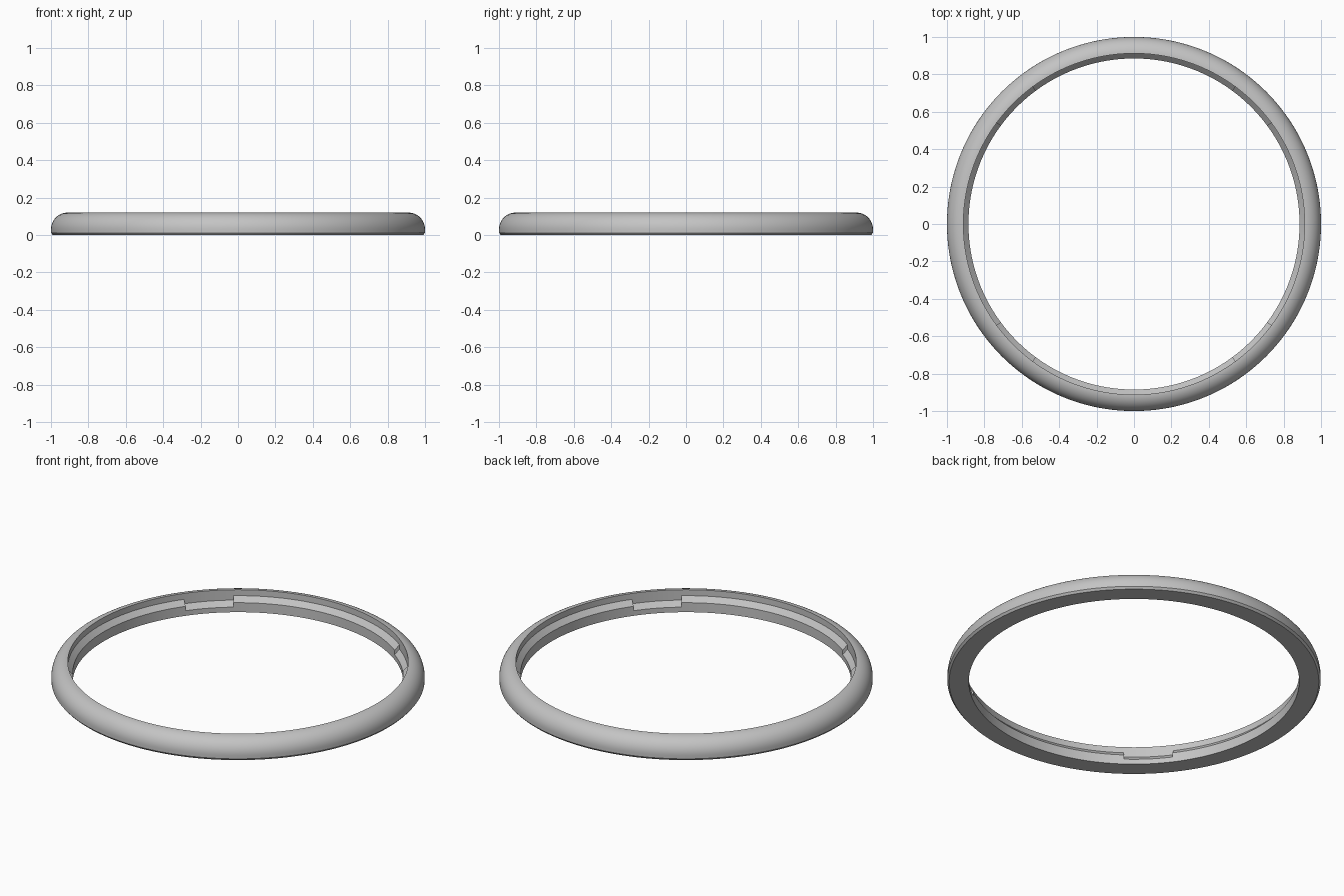
import bpy, bmesh
from math import sin, cos, radians, pi
from mathutils import Matrix, Vector

if "Cube" in bpy.data.objects:
    bpy.data.objects.remove(bpy.data.objects["Cube"])

# Plain grey material
grey = bpy.data.materials.new("plain_grey")
grey.use_nodes = True
colour = (0.55, 0.55, 0.55, 1)
grey.diffuse_color = colour
grey.node_tree.nodes["Principled BSDF"].inputs["Base Color"].default_value = colour

INNER, LIP, TOP = 0.885, 0.912, 0.12
HIGH, LOW, RISE = 0.056, 0.03, 0.029     # ledge heights and slope rise
NOTCH = 17                               # notch width in degrees


def profile(ledge):
    """Closed cross-section (radius, height) with a sloped inner ledge."""
    dome = [(LIP + 0.088 * cos(a), 0.03 + 0.09 * sin(a))
            for a in (i * pi / 28 for i in range(15))]
    return [(INNER, 0), (0.99, 0), (1, 0.012)] + dome + [
        (LIP, ledge + RISE), (INNER, ledge)]


def place(point, angle):
    return Matrix.Rotation(radians(angle), 3, 'Z') @ Vector((point[0], 0, point[1]))


def sweep(bm, points, start, end):
    """Sweep a cross-section around the axis in one-degree steps."""
    steps = round(end - start)
    rows = [[bm.verts.new(place(p, start + (end - start) * i / steps)) for p in points]
            for i in range(steps + 1)]
    for a, b in zip(rows, rows[1:]):
        for i in range(len(points)):
            j = (i + 1) % len(points)
            bm.faces.new((a[i], b[i], b[j], a[j]))


def step_wall(bm, angle, flip):
    """Close the step between the high and low ledges."""
    corners = [(INNER, LOW), (INNER, HIGH), (LIP, HIGH + RISE), (LIP, LOW + RISE)]
    verts = [bm.verts.new(place(p, angle)) for p in corners]
    bm.faces.new(verts[::-1] if flip else verts)


# Ring with four lowered notches on the diagonals
bm = bmesh.new()
for quarter in range(4):
    centre = 45 + 90 * quarter
    a, b = centre - NOTCH / 2, centre + NOTCH / 2
    sweep(bm, profile(LOW), a, b)
    sweep(bm, profile(HIGH), b, a + 90)
    step_wall(bm, a, True)
    step_wall(bm, b, False)
bmesh.ops.remove_doubles(bm, verts=bm.verts, dist=0.0001)
bmesh.ops.recalc_face_normals(bm, faces=bm.faces)
mesh = bpy.data.meshes.new("bezel_ring")
bm.to_mesh(mesh)
bm.free()
mesh.materials.append(grey)
ring = bpy.data.objects.new("bezel_ring", mesh)
bpy.context.collection.objects.link(ring)
bpy.context.view_layer.objects.active = ring
ring.select_set(True)
bpy.ops.object.shade_smooth_by_angle(angle=radians(25))
